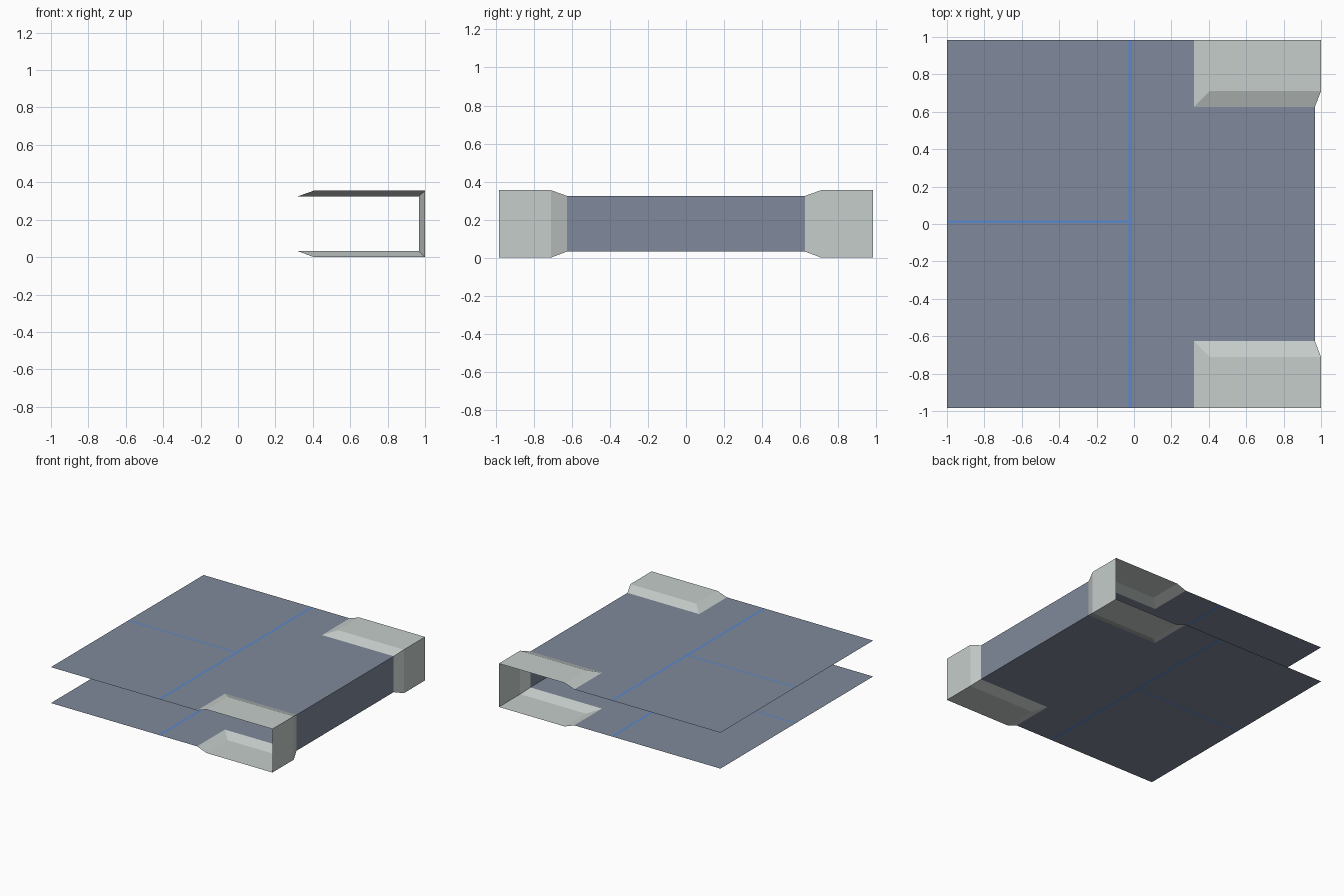
import bpy, bmesh
from mathutils import Vector

if "Cube" in bpy.data.objects:
    bpy.data.objects.remove(bpy.data.objects["Cube"])

# Key dimensions
HALF_Y, CREASE_Y, RIM_Y = 0.984, 0.711, 0.626
BOX_X0, BOX_X1 = 0.32, 0.967
TOP, PLATE_TOP, PLATE_LOW = 0.355, 0.325, 0.032


def material(name, rgb):
    m = bpy.data.materials.new(name)
    m.diffuse_color = (*rgb, 1)
    m.use_nodes = True
    m.node_tree.nodes["Principled BSDF"].inputs["Base Color"].default_value = m.diffuse_color
    return m


slate = material("slate blue", (0.215, 0.25, 0.325))
pale = material("pale grey", (0.56, 0.61, 0.59))
blue = material("line blue", (0.10, 0.25, 0.62))


def finish(name, bm, mats, inside):
    """Weld, turn faces away from an inside point, and make the object."""
    bmesh.ops.remove_doubles(bm, verts=bm.verts, dist=1e-5)
    bm.normal_update()
    for f in bm.faces:
        if f.normal.dot(f.calc_center_median() - Vector(inside)) < 0:
            f.normal_flip()
    me = bpy.data.meshes.new(name)
    bm.to_mesh(me)
    bm.free()
    for m in mats:
        me.materials.append(m)
    ob = bpy.data.objects.new(name, me)
    bpy.context.collection.objects.link(ob)
    return ob


def add_face(bm, pts):
    """Face from points, ignoring repeated ones."""
    pts = list(dict.fromkeys(pts))
    if len(pts) > 2:
        return bm.faces.new([bm.verts.new(p) for p in pts])


# Folded sheet: two plates with corner notches, joined by an end wall
bm = bmesh.new()
xs = [-1, -0.03, -0.01, BOX_X0, BOX_X1]
ys = [-HALF_Y, -RIM_Y, 0.006, 0.02, RIM_Y, HALF_Y]
for z in (PLATE_LOW, PLATE_TOP):
    for i, (x0, x1) in enumerate(zip(xs, xs[1:])):
        for j, (y0, y1) in enumerate(zip(ys, ys[1:])):
            if i == 3 and j in (0, 4):
                continue  # notch under the corner housing
            f = add_face(bm, [(x0, y0, z), (x1, y0, z), (x1, y1, z), (x0, y1, z)])
            # thin painted lines across and along the plate
            f.material_index = int(i == 1 or (i == 0 and j == 2))
for y0, y1 in zip(ys[1:], ys[2:-1]):
    add_face(bm, [(BOX_X1, y0, PLATE_LOW), (BOX_X1, y1, PLATE_LOW),
                  (BOX_X1, y1, PLATE_TOP), (BOX_X1, y0, PLATE_TOP)])
finish("folded_sheet", bm, [slate, blue], (0, 0, 0.18))

# Raised corner housings: open U channel with bevelled inner rim
bm = bmesh.new()
outer = [(BOX_X0, PLATE_TOP), (0.405, TOP), (1, TOP), (1, 0), (0.405, 0), (BOX_X0, PLATE_LOW)]
rim_profile = [outer[0], outer[0], (BOX_X1, PLATE_TOP), (BOX_X1, PLATE_LOW), outer[5], outer[5]]
edge = [(x, HALF_Y, z) for x, z in outer]
rim = [(x, RIM_Y, z) for x, z in rim_profile]
crease = [rim[0]] + [(x, CREASE_Y, z) for x, z in outer[1:5]] + [rim[5]]
for a, b in ((edge, crease), (crease, rim)):
    for i in range(5):
        add_face(bm, [a[i], a[i + 1], b[i + 1], b[i]])
housing = finish("corner_housings", bm, [pale], (0.65, HALF_Y, 0.18))
mirror = housing.modifiers.new("mirror", "MIRROR")
mirror.use_axis = (False, True, False)
